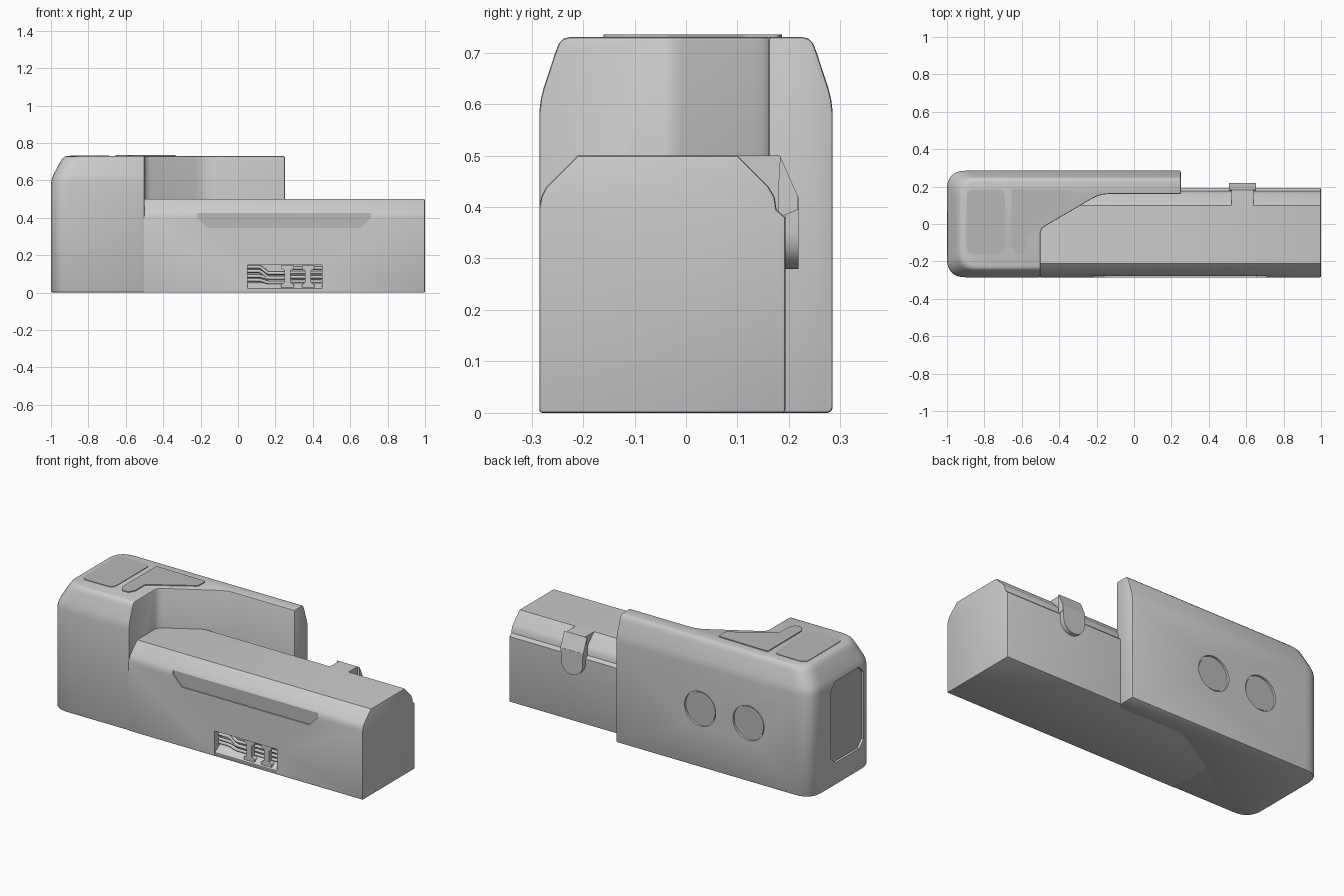
import bpy, bmesh, math
from mathutils import Vector

if "Cube" in bpy.data.objects:
    bpy.data.objects.remove(bpy.data.objects["Cube"])

dark = bpy.data.materials.new("dark_grey")
dark.diffuse_color = (0.48, 0.48, 0.48, 1)
dark.use_nodes = True
dark.node_tree.nodes["Principled BSDF"].inputs["Base Color"].default_value = dark.diffuse_color


def add(name, bm, mat=None):
    bmesh.ops.recalc_face_normals(bm, faces=bm.faces)
    me = bpy.data.meshes.new(name)
    bm.to_mesh(me)
    bm.free()
    ob = bpy.data.objects.new(name, me)
    bpy.context.collection.objects.link(ob)
    if mat:
        me.materials.append(mat)
    return ob


def prism(name, pts, axis, a, b, mat=None):
    """Extrude a 2D profile along an axis: x uses (y,z), y uses (x,z), z uses (x,y)."""
    place = {"x": lambda p, t: (t, p[0], p[1]),
             "y": lambda p, t: (p[0], t, p[1]),
             "z": lambda p, t: (p[0], p[1], t)}[axis]
    bm = bmesh.new()
    face = bm.faces.new([bm.verts.new(place(p, a)) for p in pts])
    ext = bmesh.ops.extrude_face_region(bm, geom=[face])
    move = Vector(place((0, 0), b - a))
    bmesh.ops.translate(bm, vec=move, verts=[v for v in ext["geom"] if isinstance(v, bmesh.types.BMVert)])
    return add(name, bm, mat)


def rounded(pts, r, n=5):
    """Round every corner of a polygon."""
    out = []
    for i, p in enumerate(pts):
        p, q, s = Vector(p), Vector(pts[i - 1]), Vector(pts[(i + 1) % len(pts)])
        a, b = p + (q - p).normalized() * r, p + (s - p).normalized() * r
        for k in range(n + 1):
            t = k / n
            out.append(a * (1 - t) ** 2 + p * 2 * t * (1 - t) + b * t * t)
    return out


def rect(x0, x1, y0, y1):
    return [(x0, y0), (x1, y0), (x1, y1), (x0, y1)]


def circle(cx, cy, r, n=40):
    return [(cx + r * math.cos(2 * math.pi * i / n), cy + r * math.sin(2 * math.pi * i / n)) for i in range(n)]


def apply(ob, kind, **settings):
    m = ob.modifiers.new(kind, kind)
    for k, v in settings.items():
        setattr(m, k, v)
    bpy.context.view_layer.objects.active = ob
    bpy.ops.object.modifier_apply(modifier=m.name)


def cut(ob, cutter):
    apply(ob, "BOOLEAN", operation="DIFFERENCE", solver="EXACT", object=cutter)
    bpy.data.objects.remove(cutter)


def bevel(ob, w, seg=3):
    apply(ob, "BEVEL", width=w, segments=seg, limit_method="ANGLE", angle_limit=math.radians(50))


def smooth(ob):
    bpy.ops.object.select_all(action="DESELECT")
    ob.select_set(True)
    bpy.context.view_layer.objects.active = ob
    bpy.ops.object.shade_smooth_by_angle(angle=math.radians(32))


# housing: lofted rounded shell, tapered at the top (z, inset in x, inset in y)
rings = [(0, .01, .01), (.003, .003, .003), (.01, 0, 0), (.585, 0, 0), (.61, .005, .003), (.63, .013, .008),
         (.70, .05, .031), (.718, .062, .038), (.727, .073, .047), (.73, .088, .058)]
bm = bmesh.new()
prev = None
for z, dx, dy in rings:
    outline = rounded(rect(-1 + dx, .6, -.285 + dy, .285 - dy), .1, 8)
    ring = [bm.verts.new((p[0], p[1], z)) for p in outline]
    if prev:
        for i in range(len(ring)):
            j = (i + 1) % len(ring)
            bm.faces.new((prev[i], prev[j], ring[j], ring[i]))
    else:
        bm.faces.new(ring)
    prev = ring
bm.faces.new(prev)
housing = add("housing", bm)

# step cut that leaves the L-shaped plan with its slanted inner wall
step = [(-.5, -.5), (.9, -.5), (.9, .5), (.25, .5), (.25, .16), (-.14, .16), (-.17, .157), (-.2, .148),
        (-.23, .132), (-.47, -.008), (-.49, -.022), (-.5, -.045)]
cut(housing, prism("step_cutter", step, "z", -.1, .9))
bevel(housing, .006, 2)

# shallow recesses: side window and two round pads on the back
window = [(-.2, .17), (-.16, .13), (.06, .13), (.1, .17), (.1, .56), (.06, .60), (-.16, .60), (-.2, .56)]
cut(housing, prism("side_cutter", window, "x", -1.1, -.985))
prism("side_window", window, "x", -.986, -.984, dark)
for i, x in enumerate((-.29, -.60)):
    cut(housing, prism("pad_cutter", circle(x, .34, .1), "y", .272, .4))
    prism(f"round_pad_{i + 1}", circle(x, .34, .092), "y", .26, .277, dark)
smooth(housing)

# thin raised pads on the top
prism("top_pad_rear", rounded(rect(-.895, -.69, -.16, .185), .04), "z", .72, .733, dark)
top_pad = [(-.655, .187), (-.655, -.12), (-.635, -.16), (-.59, -.16), (-.572, -.12), (-.572, -.035),
           (-.55, -.02), (-.335, .115), (-.335, .182)]
prism("top_pad_front", rounded(top_pad, .012, 3), "z", .72, .735, dark)

# main block with chamfered shoulders and a ledge at the back
section = [(-.285, 0), (.193, 0), (.193, .38), (.176, .395), (.172, .42), (.16, .44), (.1, .5),
           (-.21, .5), (-.272, .438), (-.281, .42), (-.285, .40)]
block = prism("main_block", section, "x", -.505, 1)
bevel(block, .006, 2)
cut(block, prism("port_cutter", rect(.05, .45, .012, .147), "y", -.4, -.225))

# finger grip let into the front face
grip = [(-.22, .425), (-.22, .405), (-.16, .345), (.655, .345), (.71, .40), (.71, .425)]
cut(block, prism("grip_cutter", grip, "y", -.4, -.276))
prism("finger_grip", grip, "y", -.278, -.2755, dark)
smooth(block)

# port contents: sloped floor, wavy strands and I-shaped posts
prism("port_floor", [(-.283, .012), (-.225, .012), (-.225, .055), (-.25, .045), (-.283, .022)], "x", .05, .45)
for i, (z0, z1) in enumerate([(.138, .132), (.115, .108), (.088, .084), (.068, .06)]):
    dip = -.028 if i < 2 else -.006
    path = [(.05, z0), (.11, z0), (.17, z1 + dip), (.24, z1 + dip), (.29, z1), (.35, z1), (.45, z1)]
    cu = bpy.data.curves.new(f"strand_{i + 1}", "CURVE")
    cu.dimensions = "3D"
    cu.bevel_depth = .009
    cu.bevel_resolution = 2
    sp = cu.splines.new("BEZIER")
    sp.bezier_points.add(len(path) - 1)
    for bp, (x, z) in zip(sp.bezier_points, path):
        bp.co = (x, -.243, z)
        bp.handle_left, bp.handle_right = (x - .02, -.243, z), (x + .02, -.243, z)
    bpy.context.collection.objects.link(bpy.data.objects.new(f"strand_{i + 1}", cu))
for i, x in enumerate((.265, .375)):
    half = [(.034, .028), (.034, .042), (.016, .055), (.016, .118), (.034, .13), (.034, .145)]
    prof = [(x + a, z) for a, z in half] + [(x - a, z) for a, z in reversed(half)]
    prism(f"post_{i + 1}", prof, "y", -.276, -.225)

# latch: arm over the back shoulder and a round-ended tab
prism("latch_arm", [(.1, .5), (.182, .5), (.2, .46), (.2, .39), (.16, .39), (.16, .44)], "x", .52, .64)
prism("latch_hook", [(.183, .499), (.218, .42), (.218, .395), (.18, .38), (.18, .45)], "x", .507, .653)
tab = [(.65, .42), (.51, .42)] + [(.58 + .07 * math.cos(a), .35 + .07 * math.sin(a))
                                  for a in [math.pi + math.pi * k / 16 for k in range(17)]]
smooth(prism("latch_tab", tab, "y", .192, .219))
